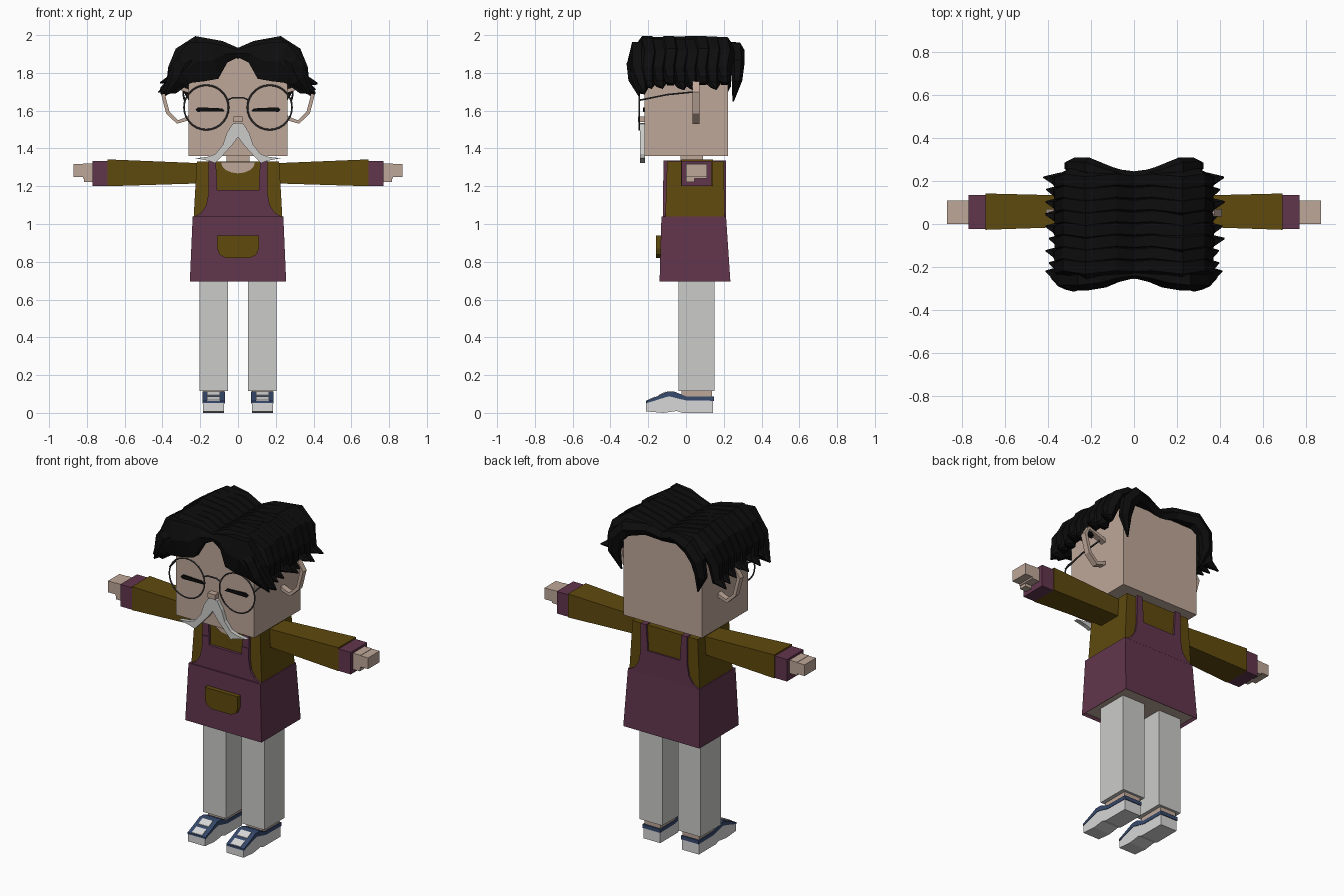
import bpy, bmesh, math, random
from mathutils import Vector

random.seed(4)
cube = bpy.data.objects.get("Cube")
if cube:
    bpy.data.objects.remove(cube)


def material(name, r, g, b):
    m = bpy.data.materials.new(name)
    m.use_nodes = True
    m.diffuse_color = (r, g, b, 1)
    bsdf = next(n for n in m.node_tree.nodes if n.type == 'BSDF_PRINCIPLED')
    bsdf.inputs["Base Color"].default_value = (r, g, b, 1)
    return m


SKIN = material("skin", .52, .39, .32)
MUSTARD = material("mustard cloth", .115, .068, .004)
PLUM = material("plum cloth", .12, .036, .073)
GREY = material("light grey", .6, .6, .59)
WHITE = material("shoe white", .68, .68, .68)
BLUE = material("shoe blue", .038, .068, .155)
BLACK = material("hair black", .004, .004, .004)
WIRE = material("glasses wire", .06, .06, .065)


def loft(name, rings, *mats):
    """Skin a stack of equal rings and cap both ends."""
    bm = bmesh.new()
    loops = [[bm.verts.new(p) for p in ring] for ring in rings]
    n = len(loops[0])
    for a, b in zip(loops, loops[1:]):
        for i in range(n):
            j = (i + 1) % n
            bm.faces.new((a[i], a[j], b[j], b[i]))
    bm.faces.new(loops[0])
    bm.faces.new(loops[-1])
    bmesh.ops.recalc_face_normals(bm, faces=bm.faces)
    mesh = bpy.data.meshes.new(name)
    bm.to_mesh(mesh)
    bm.free()
    for m in mats:
        mesh.materials.append(m)
    obj = bpy.data.objects.new(name, mesh)
    bpy.context.collection.objects.link(obj)
    return obj


def rect(a, b, c, d):
    return [(a, c), (b, c), (b, d), (a, d)]


def block(name, axis, lo, hi, ring_lo, mat, ring_hi=None):
    """Prism or frustum along an axis; rings are 2D in the other two axes."""
    def lift(ring, t):
        out = []
        for p in ring:
            q = list(p)
            q.insert(axis, t)
            out.append(q)
        return out
    return loft(name, [lift(ring_lo, lo), lift(ring_hi or ring_lo, hi)], mat)


def sweep(name, path, sizes, mat, side=(0, 1, 0), n=6, turn=0):
    """Tube along a path; each size is (half width along side, half thickness)."""
    pts = [Vector(p) for p in path]
    u = Vector(side)
    rings = []
    for i, p in enumerate(pts):
        t = pts[min(i + 1, len(pts) - 1)] - pts[max(i - 1, 0)]
        v = t.cross(u).normalized()
        a, b = sizes[i] if isinstance(sizes, list) else sizes
        angles = [turn + math.tau * k / n for k in range(n)]
        rings.append([p + u * a * math.cos(q) + v * b * math.sin(q) for q in angles])
    return loft(name, rings, mat)


# Head, neck and nose
block("head", 2, 1.36, 1.89, rect(-.262, .262, -.22, .222), SKIN)
block("neck", 2, 1.24, 1.37, rect(-.06, .06, -.03, .09), SKIN)
block("nose", 1, -.255, -.215, rect(-.025, .025, 1.54, 1.57), SKIN)

# Sweater body with scooped neckline
block("sweater", 2, 1.03, 1.33, rect(-.235, .235, -.11, .205), MUSTARD,
      rect(-.218, .218, -.1, .2))
scoop = [(.09 * math.cos(a), 1.328 + .06 * math.sin(a))
         for a in [math.pi + math.pi * k / 8 for k in range(9)]]
block("neckline", 1, -.108, -.098, scoop, SKIN)

# Apron skirt with a recessed underside
skirt = block("apron_skirt", 2, .695, 1.04, rect(-.255, .255, -.14, .235), PLUM,
              rect(-.24, .24, -.13, .212))
skirt.data.materials.append(SKIN)
bm = bmesh.new()
bm.from_mesh(skirt.data)
bottom = min(bm.faces, key=lambda f: f.calc_center_median().z)
bmesh.ops.inset_region(bm, faces=[bottom], thickness=.014, depth=-.015)
bottom.material_index = 1
bm.to_mesh(skirt.data)
bm.free()

# Apron bibs and straps, front and back
half = [(.155, 1.23), (.157, 1.16), (.168, 1.1), (.195, 1.06), (.235, 1.035)]
bib = [(0, 1.18), (.11, 1.18), (.11, 1.23)] + half
bib = bib + [(-x, z) for x, z in reversed(bib[1:])]
for label, near, far in (("front", -.122, -.1), ("back", .197, .213)):
    block(label + "_bib", 1, near, far, bib, PLUM)
    for s in (1, -1):
        strap = [(s * x, z) for x, z in
                 ((.11, 1.21), (.118, 1.335), (.155, 1.335), (.155, 1.21))]
        block(label + "_strap", 1, near + .004, far, strap, PLUM)
for s in (1, -1):
    block("shoulder_strap", 2, 1.326, 1.335,
          rect(s * .118, s * .155, -.116, .211), PLUM)

# Apron pocket
pocket = [(.11, .94), (.11, .87), (.098, .838), (.065, .82)]
pocket += [(-x, z) for x, z in reversed(pocket)]
block("apron_pocket", 1, -.16, -.125, pocket, MUSTARD)

for s in (1, -1):
    side = "left" if s > 0 else "right"

    # Arm
    block(side + "_sleeve", 0, s * .2, s * .69, rect(-.01, .13, 1.215, 1.322), MUSTARD,
          rect(-.027, .142, 1.2, 1.342))
    block(side + "_cuff", 0, s * .69, s * .77, rect(-.023, .135, 1.2, 1.333), PLUM)
    block(side + "_palm", 0, s * .76, s * .82, rect(0, .11, 1.24, 1.32), SKIN)
    block(side + "_fingers", 0, s * .82, s * .87, rect(0, .11, 1.25, 1.318), SKIN)
    block(side + "_thumb", 0, s * .76, s * .815, rect(0, .045, 1.222, 1.26), SKIN)

    # Leg
    block(side + "_trouser", 2, .115, .72, rect(s * .052, s * .205, -.04, .152), GREY)
    block(side + "_ankle", 2, .07, .12, rect(s * .074, s * .182, -.025, .138), SKIN)

    # Shoe
    x0, x1 = s * .07, s * .188
    sole = [(-.212, .008), (-.212, .052), (-.1, .098), (-.02, .075), (.142, .068),
            (.142, 0), (-.02, 0), (-.05, .01), (-.12, 0)]
    block(side + "_shoe", 0, x0 + s * .003, x1 - s * .003, sole, WHITE)
    band = [(-.212, .05), (-.212, .062), (-.165, .082), (-.1, .112), (-.06, .112),
            (0, .088), (.147, .086), (.147, .064), (0, .066), (-.09, .088), (-.15, .07)]
    block(side + "_shoe_upper", 0, x0, x1, band, BLUE)
    for label, a, b in (("toe_panel", (-.208, .062), (-.165, .081)),
                        ("tongue", (-.145, .09), (-.105, .109))):
        panel = [a, (a[0], a[1] + .005), (b[0], b[1] + .005), b]
        block(side + "_" + label, 0, x0 + s * .025, x1 - s * .025, panel, WHITE)

    # Ear loop
    ear = [(.25, 1.57), (.275, 1.555), (.32, 1.54), (.372, 1.59), (.4, 1.7),
           (.375, 1.745), (.25, 1.7)]
    sweep(side + "_ear", [(s * x, .053, z) for x, z in ear], (.025, .014), SKIN,
          n=4, turn=math.pi / 4)

    # Closed eye
    lid = [(.07, 1.597), (.085, 1.612), (.21, 1.618), (.225, 1.607), (.215, 1.594)]
    block(side + "_eye", 1, -.228, -.219, [(s * x, z) for x, z in lid], BLACK)

    # Glasses
    bpy.ops.mesh.primitive_torus_add(
        major_segments=28, minor_segments=6, major_radius=.118, minor_radius=.0045,
        location=(s * .168, -.248, 1.617), rotation=(math.pi / 2, 0, 0))
    rim = bpy.context.object
    rim.name = side + "_glasses_rim"
    rim.data.materials.append(WIRE)
    bpy.ops.object.shade_smooth_by_angle()
    sweep(side + "_glasses_arm", [(s * .283, -.248, 1.655), (s * .29, -.1, 1.685),
          (s * .29, .05, 1.7)], (.005, .005), WIRE, side=(1, 0, 0))

    # Moustache half
    whisker = [(0, 1.535), (.03, 1.53), (.06, 1.48), (.08, 1.42), (.12, 1.37),
               (.165, 1.355), (.225, 1.348), (.16, 1.336), (.12, 1.322),
               (.07, 1.375), (.03, 1.42), (0, 1.46)]
    block(side + "_moustache", 1, -.243, -.218, [(s * x, z) for x, z in whisker], GREY)

    # Hair strands sweeping out from the parting
    for k in range(8):
        y = -.2 + .057 * k
        h, out, drop = (random.uniform(-1, 1) for _ in range(3))
        spine = [(-.01, 1.9), (.09, 1.935), (.22, 1.948 + .01 * h), (.3, 1.895 + .01 * h),
                 (.335, 1.82), (.35 + .008 * out, 1.745 + .02 * drop),
                 (.41 + .018 * out, 1.725 + .03 * drop)]
        sizes = [(.045, .03), (.05, .04), (.055, .045), (.052, .045),
                 (.046, .042), (.034, .034), (.004, .004)]
        drift = [0, .008, -.006, .008, -.004, .004, .018]
        sweep(side + "_hair_strand", [(s * x, y + d, z) for (x, z), d in zip(spine, drift)],
              sizes, BLACK)

    # Front fringe lock
    fringe = [(-.01, -.23, 1.905), (.07, -.235, 1.9), (.13, -.25, 1.865), (.22, -.26, 1.86),
              (.3, -.26, 1.795), (.355, -.235, 1.72), (.41, -.22, 1.69)]
    sweep(side + "_fringe", [(s * x, y, z) for x, y, z in fringe],
          [(.02, .02), (.035, .055), (.045, .115), (.05, .13), (.048, .08),
           (.035, .045), (.004, .005)], BLACK)
    curl = [(.18, -.27, 1.9), (.28, -.28, 1.85), (.32, -.275, 1.76), (.385, -.25, 1.68)]
    sweep(side + "_fringe_curl", [(s * x, y, z) for x, y, z in curl],
          [(.015, .03), (.035, .05), (.03, .045), (.004, .004)], BLACK)

    # Back corner lock
    lock = [(0, .205, 1.9), (.1, .225, 1.93), (.21, .265, 1.92), (.275, .275, 1.85),
            (.29, .27, 1.76), (.255, .25, 1.65)]
    sweep(side + "_back_lock", [(s * x, y, z) for x, y, z in lock],
          [(.03, .03), (.04, .04), (.045, .05), (.035, .048), (.028, .04), (.004, .004)],
          BLACK)

# Glasses bridge
sweep("glasses_bridge", [(-.058, -.248, 1.655), (-.03, -.248, 1.668), (.03, -.248, 1.668),
      (.058, -.248, 1.655)], (.0045, .0045), WIRE)
